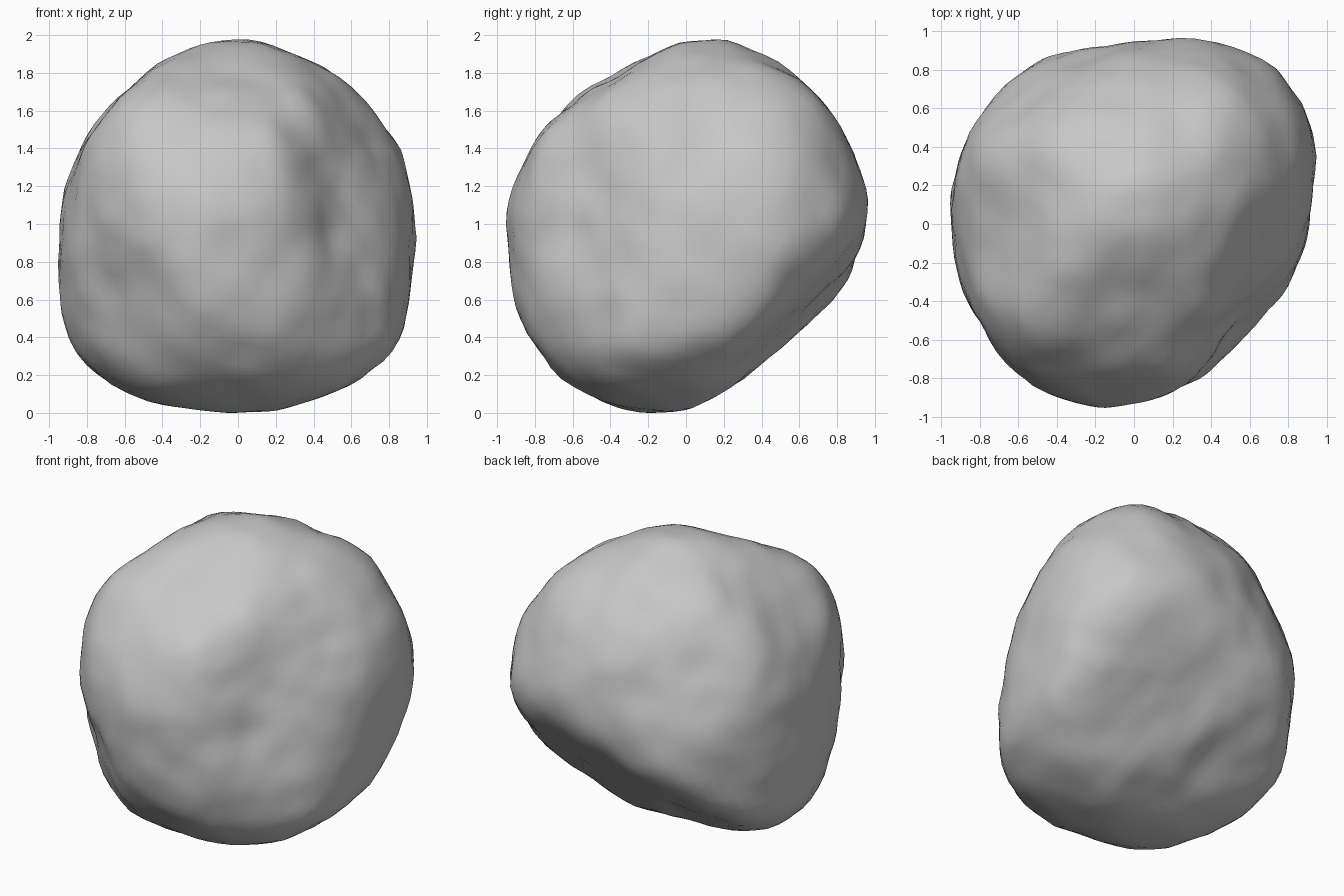
import bpy, bmesh, math
from mathutils import Vector, noise

cube = bpy.data.objects.get("Cube")
if cube:
    bpy.data.objects.remove(cube, do_unlink=True)

S, C = math.sqrt(0.5), math.cos(math.radians(30))
H = S / 2
SHARPNESS = 28

# Rock outlines: two plane axes and the radius at equal angle steps
OUTLINES = [
    ((1, 0, 0), (0, 0, 1),
     [.94, .96, .94, .95, 1, .94, .92, .9, .94, 1, 1.12, 1.02, 1, 1, 1.04, 1]),
    ((0, 1, 0), (0, 0, 1),
     [.95, .95, .96, .98, .98, .86, .88, .9, .96, .99, 1.07, 1.02, .97, .88, .86, .88]),
    ((1, 0, 0), (0, 1, 0),
     [.88, 1.02, 1.12, 1.04, .93, .96, 1.02, .95, .96, .93, 1, 1, .92, .86, .83, .86]),
    ((S, S, 0), (-H, H, C),
     [1.11, 1.05, 1.1, 1.02, 1, .94, .98, .98, .99, .94, 1.02, 1.04, 1.06, 1.05, 1.04, 1.04]),
    ((-S, -S, 0), (H, -H, C),
     [.98, 1.02, .99, .85, .88, .92, 1.04, 1.04, 1.1, .88, .77, .8, .87, 1.08, 1.07, .96]),
    ((-S, S, 0), (H, H, C),
     [.96, .9, .97, 1.01, 1.08, .92, .79, .74, .75, .88, 1.02, 1.04, 1.1, 1.11, 1.13, 1]),
]
OUTLINES = [(Vector(u), Vector(v), radii) for u, v, radii in OUTLINES]

# Hollows: position from the rock centre, width, depth
HOLLOWS = [
    ((.55, -.6, .3), .17, .06), ((.52, -.65, -.05), .16, .05),
    ((.12, -.8, .25), .14, .03), ((-.7, -.6, -.35), .14, .03),
    ((.3, -.6, .5), .14, .02), ((-.48, .55, .5), .2, .04),
    ((-.2, .8, .25), .16, .03), ((-.6, 0, .65), .16, .02),
]


def ring_value(values, angle):
    """Smooth curve through values spaced evenly round a ring."""
    n = len(values)
    t = angle / math.tau % 1 * n
    i, f = int(t), t - int(t)
    a, b, c, d = (values[(i + k) % n] for k in (-1, 0, 1, 2))
    return b + f / 2 * (c - a + f * (2 * a - 5 * b + 4 * c - d
                                     + f * (3 * (b - c) + d - a)))


def rock_radius(d):
    """Radius along d inside every outline, rounded where outlines meet."""
    total = 0
    for u, v, radii in OUTLINES:
        a, b = d.dot(u), d.dot(v)
        limit = ring_value(radii, math.atan2(b, a))
        total += (math.hypot(a, b) / limit) ** SHARPNESS
    return total ** (-1 / SHARPNESS)


# Carve the body, easing each radius toward its neighbours
bm = bmesh.new()
bmesh.ops.create_icosphere(bm, subdivisions=5, radius=1)
bm.verts.ensure_lookup_table()
bm.verts.index_update()
directions = [vert.co.normalized() for vert in bm.verts]
radii = [rock_radius(d) for d in directions]
for _ in range(4):
    eased = []
    for vert in bm.verts:
        near = [radii[e.other_vert(vert).index] for e in vert.link_edges]
        eased.append((radii[vert.index] + sum(near) / len(near)) / 2)
    radii = eased

# Lumps and hollows
for vert, d, r in zip(bm.verts, directions, radii):
    p = d * r * 1.02
    lump = 0.02 * noise.noise(p * 3) + 0.014 * noise.noise(p * 6)
    for pos, width, depth in HOLLOWS:
        lump -= depth * math.exp(-((p - Vector(pos)).length / width) ** 2)
    vert.co = p + d * lump

# Stand on the ground
low = min(vert.co.z for vert in bm.verts)
bmesh.ops.translate(bm, verts=bm.verts, vec=(0, 0, -low))

mesh = bpy.data.meshes.new("rock")
bm.to_mesh(mesh)
bm.free()
rock = bpy.data.objects.new("rock", mesh)
bpy.context.collection.objects.link(rock)

# Stone colour
stone = bpy.data.materials.new("grey_stone")
stone.use_nodes = True
grey = (0.57, 0.57, 0.57, 1)
stone.diffuse_color = grey
stone.node_tree.nodes["Principled BSDF"].inputs["Base Color"].default_value = grey
mesh.materials.append(stone)

bpy.context.view_layer.objects.active = rock
rock.select_set(True)
bpy.ops.object.shade_smooth_by_angle(angle=math.radians(30))
